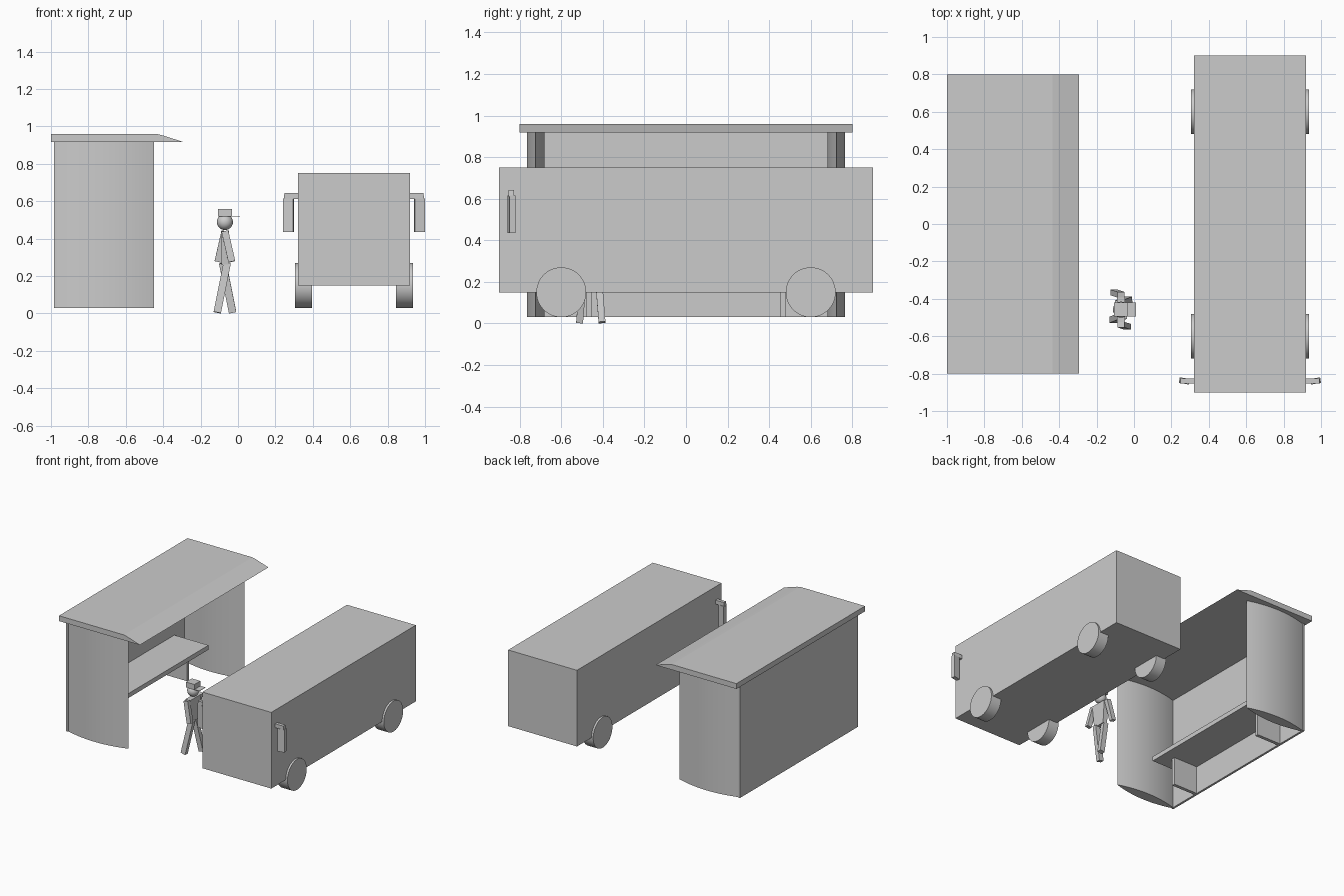
import bpy, bmesh, math
from mathutils import Vector, Matrix

if "Cube" in bpy.data.objects:
    bpy.data.objects.remove(bpy.data.objects["Cube"])


def finish(name, bm, smooth=False):
    bmesh.ops.recalc_face_normals(bm, faces=bm.faces)
    me = bpy.data.meshes.new(name)
    bm.to_mesh(me)
    bm.free()
    ob = bpy.data.objects.new(name, me)
    bpy.context.collection.objects.link(ob)
    if smooth:
        bpy.ops.object.select_all(action='DESELECT')
        ob.select_set(True)
        bpy.context.view_layer.objects.active = ob
        bpy.ops.object.shade_smooth_by_angle(angle=math.radians(30))
    return ob


def box(name, x, y, z, turn=0):
    """Box from (min, max) ranges, turned about its own vertical axis."""
    bm = bmesh.new()
    c = Vector([(a + b) / 2 for a, b in (x, y, z)])
    s = [b - a for a, b in (x, y, z)]
    bmesh.ops.create_cube(bm, size=1, matrix=Matrix.Translation(c)
                          @ Matrix.Rotation(turn, 4, 'Z') @ Matrix.Diagonal((*s, 1)))
    return finish(name, bm)


def extrude(name, pts, offset, smooth=False):
    bm = bmesh.new()
    f = bm.faces.new([bm.verts.new(p) for p in pts])
    r = bmesh.ops.extrude_face_region(bm, geom=[f])
    bmesh.ops.translate(bm, vec=offset, verts=[v for v in r['geom'] if isinstance(v, bmesh.types.BMVert)])
    return finish(name, bm, smooth)


def limb(name, top, bottom, wx, wy):
    """Straight box limb between two joints."""
    top, bottom = Vector(top), Vector(bottom)
    d = top - bottom
    bm = bmesh.new()
    bmesh.ops.create_cube(bm, size=1, matrix=Matrix.Translation((top + bottom) / 2)
                          @ Vector((0, 0, 1)).rotation_difference(d).to_matrix().to_4x4()
                          @ Matrix.Diagonal((wx, wy, d.length, 1)))
    return finish(name, bm)


# Bus body, wheels and side mirrors
BX = 0.62
box("bus_body", (0.32, 0.92), (-0.9, 0.9), (0.15, 0.75))
for s, side in ((-1, "left"), (1, "right")):
    for y, end in ((-0.6, "front"), (0.6, "rear")):
        bm = bmesh.new()
        bmesh.ops.create_cone(bm, cap_ends=True, segments=48, radius1=0.12, radius2=0.12, depth=0.09,
                              matrix=Matrix.Translation((BX + s * 0.27, y, 0.15)) @ Matrix.Rotation(math.pi / 2, 4, 'Y'))
        finish(f"{end}_{side}_wheel", bm, True)
    xs = sorted((BX + s * 0.323, BX + s * 0.378))
    box(f"{side}_mirror", xs, (-0.854, -0.824), (0.435, 0.615), s * math.radians(10))
    arm = [(0.29, 0.612), (0.375, 0.612), (0.372, 0.643), (0.29, 0.643)]
    extrude(f"{side}_mirror_arm", [(BX + s * x, -0.853, z) for x, z in arm], (0, 0.026, 0))

# Shelter: roof with sloped front lip, back wall, lens-shaped end walls
roof = [(-1, 0.918), (-1, 0.96), (-0.435, 0.96), (-0.405, 0.953), (-0.295, 0.918)]
extrude("shelter_roof", [(x, -0.8, z) for x, z in roof], (0, 1.6, 0))
box("shelter_back_wall", (-0.985, -0.968), (-0.735, 0.735), (0.03, 0.92))
N = 16
for y, side in ((-0.723, "front"), (0.723, "rear")):
    pts = []
    for s in (1, -1):
        for i in range(N):
            t = s * (-1 + 2 * i / N)
            pts.append((-0.7175 + 0.2675 * t, y + s * 0.043 * (1 - t * t), 0.03))
    extrude(f"shelter_{side}_end_wall", pts, (0, 0, 0.89), True)

# Bench with two panel supports
box("bench_seat", (-0.97, -0.67), (-0.59, 0.59), (0.25, 0.285))
for y, side in ((-0.465, "front"), (0.465, "rear")):
    box(f"bench_{side}_support", (-0.97, -0.76), (y - 0.013, y + 0.013), (0.03, 0.25))

# Walking figure facing +x with a flat cap
PX, PY = -0.07, -0.458
bm = bmesh.new()
hip = [(PX + a * 0.018, PY + b * 0.05, 0.26) for a, b in ((-1, -1), (1, -1), (1, 1), (-1, 1))]
sho = [(PX + a * 0.021, PY + b * 0.066, 0.44) for a, b in ((-1, -1), (1, -1), (1, 1), (-1, 1))]
lo, hi = [bm.verts.new(p) for p in hip], [bm.verts.new(p) for p in sho]
bm.faces.new(lo)
bm.faces.new(hi)
for i in range(4):
    bm.faces.new((lo[i], lo[i - 1], hi[i - 1], hi[i]))
finish("figure_torso", bm)
bm = bmesh.new()
bmesh.ops.create_uvsphere(bm, u_segments=24, v_segments=14, radius=0.043,
                          matrix=Matrix.Translation((PX, PY, 0.489)))
finish("figure_head", bm, True)
box("cap_crown", (-0.107, -0.033), (PY - 0.037, PY + 0.037), (0.518, 0.56))
box("cap_visor", (-0.04, 0.01), (PY - 0.037, PY + 0.037), (0.518, 0.521))
for s, side in ((-1, "right"), (1, "left")):
    limb(f"figure_{side}_arm", (PX, PY + s * 0.08, 0.44), (PX - s * 0.037, PY + s * 0.092, 0.277), 0.037, 0.03)
    limb(f"figure_{side}_leg", (PX - s * 0.012, PY + s * 0.033, 0.27),
         (PX + s * 0.041, PY + s * 0.054, 0.005), 0.04, 0.033)
